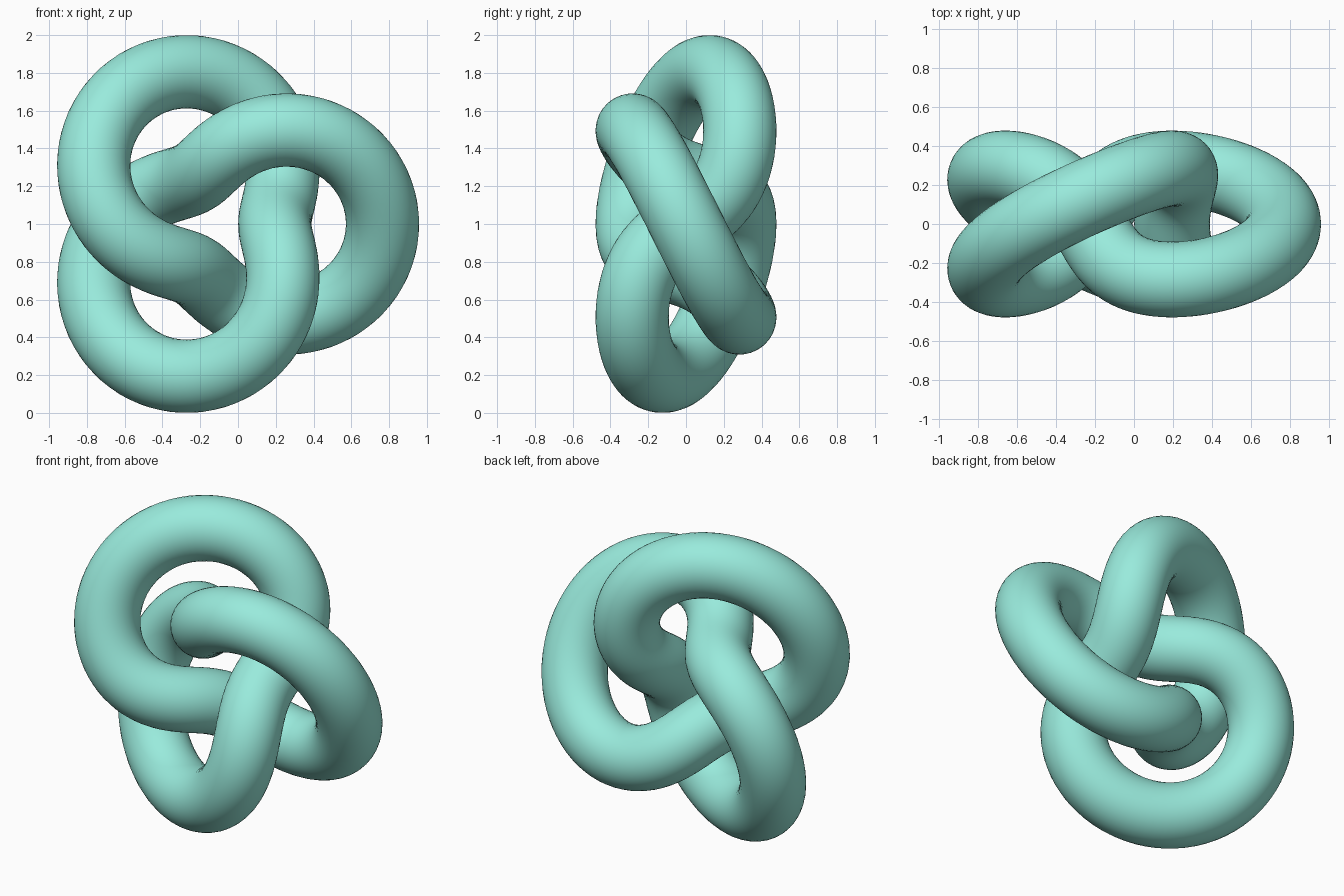
import bpy, bmesh
from math import sin, cos, pi
from mathutils import Vector

if "Cube" in bpy.data.objects:
    bpy.data.objects.remove(bpy.data.objects["Cube"])

S = 0.285        # minor radius of the guiding torus (major is twice this)
TUBE = 0.194     # tube thickness radius
CENTRE = Vector((-0.09, 0, 1))
STEPS, SIDES = 256, 32


def knot(t):
    """Centreline of a trefoil knot lying in the xz plane."""
    r = 2 + cos(3 * t)
    return CENTRE + S * Vector((r * cos(2 * t), -sin(3 * t), r * sin(2 * t)))


# Tube swept along the knot; the guiding torus normal keeps rings untwisted
bm = bmesh.new()
rings = []
for i in range(STEPS):
    t = 2 * pi * i / STEPS
    p = knot(t)
    tangent = (knot(t + 1e-3) - knot(t - 1e-3)).normalized()
    n = Vector((cos(3 * t) * cos(2 * t), -sin(3 * t), cos(3 * t) * sin(2 * t)))
    n = (n - tangent * n.dot(tangent)).normalized()
    b = tangent.cross(n)
    angles = [2 * pi * k / SIDES for k in range(SIDES)]
    rings.append([bm.verts.new(p + TUBE * (cos(a) * n + sin(a) * b)) for a in angles])

for i in range(STEPS):
    r0, r1 = rings[i], rings[(i + 1) % STEPS]
    for k in range(SIDES):
        j = (k + 1) % SIDES
        bm.faces.new((r0[k], r0[j], r1[j], r1[k])).smooth = True
bmesh.ops.recalc_face_normals(bm, faces=bm.faces)

mesh = bpy.data.meshes.new("trefoil_knot")
bm.to_mesh(mesh)
bm.free()
obj = bpy.data.objects.new("trefoil_knot", mesh)
bpy.context.collection.objects.link(obj)

# Mint green colour
mat = bpy.data.materials.new("mint")
mat.diffuse_color = (0.32, 0.83, 0.72, 1)
mat.use_nodes = True
mat.node_tree.nodes["Principled BSDF"].inputs["Base Color"].default_value = mat.diffuse_color
mesh.materials.append(mat)
